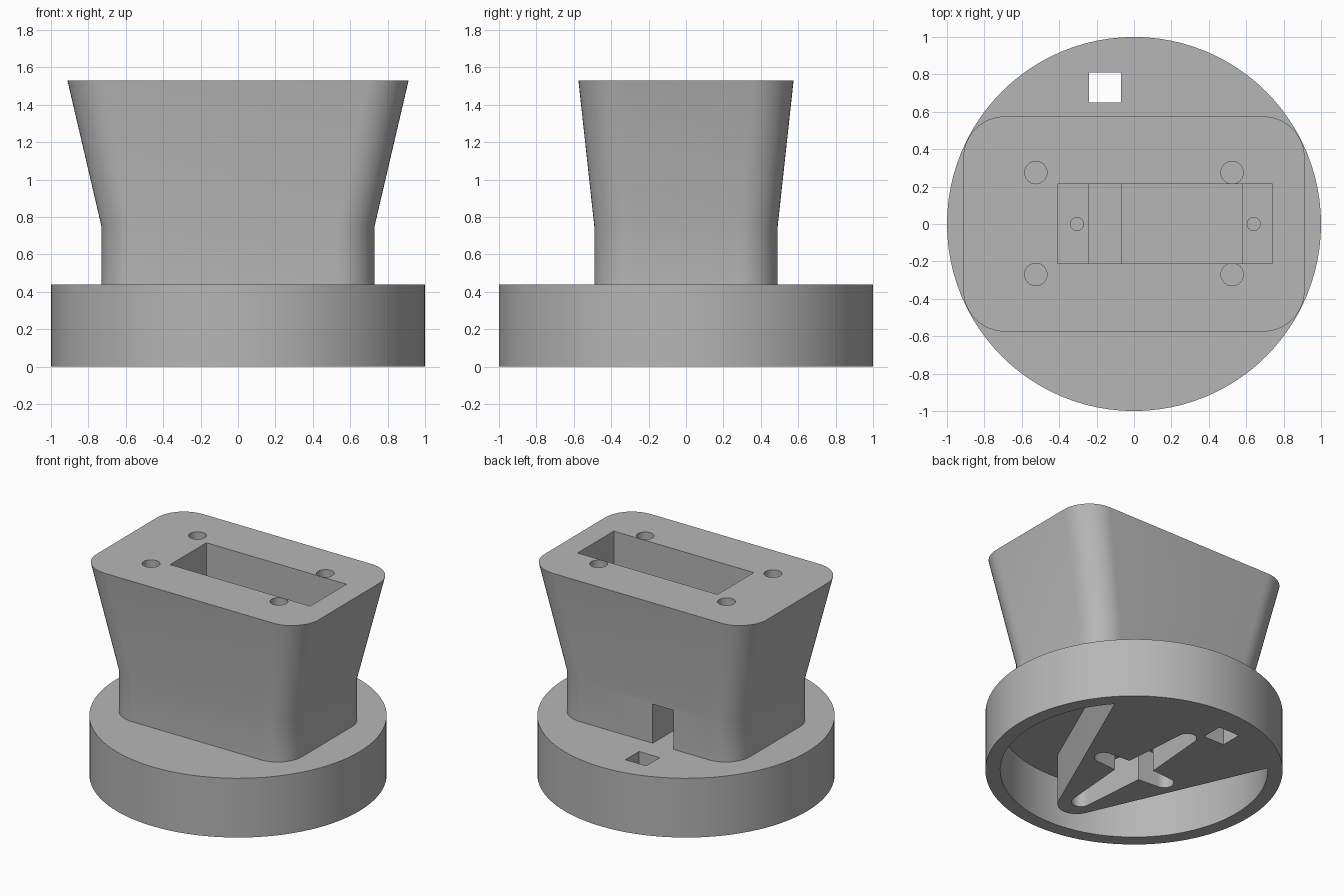
import bpy, bmesh
from math import sin, cos, pi, radians, atan2, hypot

cube = bpy.data.objects.get("Cube")
if cube:
    bpy.data.objects.remove(cube, do_unlink=True)

# Single plain grey material
grey = bpy.data.materials.new("matte_grey")
grey.use_nodes = True
colour = (0.47, 0.47, 0.47, 1)
grey.diffuse_color = colour
grey.node_tree.nodes["Principled BSDF"].inputs["Base Color"].default_value = colour


def arc(cx, cy, r, start, end, steps):
    """Points along an arc, angles in degrees."""
    angles = [radians(start + (end - start) * i / steps) for i in range(steps + 1)]
    return [(cx + r * cos(a), cy + r * sin(a)) for a in angles]


def circle(cx, cy, r, steps=32):
    return arc(cx, cy, r, 0, 360, steps)[:-1]


def rectangle(x0, x1, y0, y1):
    return [(x0, y0), (x1, y0), (x1, y1), (x0, y1)]


def rounded_rectangle(hx, hy, r):
    points = []
    for i, (sx, sy) in enumerate([(1, 1), (-1, 1), (-1, -1), (1, -1)]):
        points += arc(sx * (hx - r), sy * (hy - r), r, i * 90, i * 90 + 90, 12)
    return points


def loft(name, sections):
    """Solid skinned through (z, outline) sections of equal point count."""
    bm = bmesh.new()
    rings = [[bm.verts.new((x, y, z)) for x, y in outline] for z, outline in sections]
    for low, high in zip(rings, rings[1:]):
        for i in range(len(low)):
            j = (i + 1) % len(low)
            bm.faces.new((low[i], low[j], high[j], high[i]))
    bm.faces.new(rings[0][::-1])
    bm.faces.new(rings[-1])
    bmesh.ops.recalc_face_normals(bm, faces=bm.faces)
    mesh = bpy.data.meshes.new(name)
    bm.to_mesh(mesh)
    bm.free()
    mesh.materials.append(grey)
    obj = bpy.data.objects.new(name, mesh)
    bpy.context.collection.objects.link(obj)
    return obj


def cut(target, outline, z0, z1):
    """Subtract an extruded outline from the target."""
    cutter = loft("cutter", [(z0, outline), (z1, outline)])
    cutter.hide_render = True
    mod = target.modifiers.new("cut", "BOOLEAN")
    mod.operation, mod.solver, mod.object = "DIFFERENCE", "EXACT", cutter
    bpy.context.view_layer.objects.active = target
    bpy.ops.object.modifier_apply(modifier=mod.name)
    bpy.data.objects.remove(cutter, do_unlink=True)


def finish(obj):
    bpy.ops.object.select_all(action="DESELECT")
    obj.select_set(True)
    bpy.context.view_layer.objects.active = obj
    bpy.ops.object.shade_smooth_by_angle(angle=radians(30))


# Round base
BASE_TOP = 0.44
outline = circle(0, 0, 1, 96)
base = loft("round_base", [(0, outline), (BASE_TOP, outline)])

# Underside recess that wraps around a wedge-shaped boss with a rounded tip
top_angle = math_angle = 41.7
tip_slope = 23.9
recess = arc(0, 0, 0.9, 180 - top_angle, 360 + top_angle, 72)
recess += arc(0, -0.6, 0.13, -tip_slope, -180 + tip_slope, 16)
cut(base, recess, -0.1, 0.37)


# Cross-shaped socket in the boss, with arms that taper to round ends
def tapered_arm(length, wide, tip, direction):
    points = [(0, -wide), (0, wide)]
    points = [(0, -wide)] + arc(length - tip, 0, tip, -90, 90, 12) + [(0, wide)]
    c, s = cos(direction), sin(direction)
    return [(x * c - y * s, x * s + y * c) for x, y in points]


for i in range(4):
    length, wide = ((0.33, 0.085), (0.62, 0.11))[i % 2]
    cut(base, tapered_arm(length, wide, 0.065, i * pi / 2), -0.1, 0.25)

# Cable hole through the base
cut(base, rectangle(-0.24, -0.07, 0.65, 0.81), -0.1, 0.6)
finish(base)

# Flared housing: straight neck, then widening to the top
TOP = 1.53
neck = rounded_rectangle(0.73, 0.49, 0.2)
housing = loft("flared_housing", [(BASE_TOP, neck), (0.75, neck),
                                  (TOP, rounded_rectangle(0.912, 0.575, 0.22))])

# Stepped pocket: shoulder recess, deep body well, cable channel to the back
SHOULDER, FLOOR = 1.27, 0.73
cut(housing, rectangle(-0.41, 0.74, -0.21, 0.215), SHOULDER, TOP + 0.1)
cut(housing, rectangle(-0.24, 0.58, -0.21, 0.215), FLOOR, TOP + 0.1)
cut(housing, rectangle(-0.24, -0.07, -0.21, 0.7), BASE_TOP - 0.1, FLOOR)

# Screw holes in the shoulders and in the top face
for x in (-0.305, 0.64):
    cut(housing, circle(x, 0, 0.035, 24), SHOULDER - 0.3, SHOULDER + 0.1)
for x in (-0.525, 0.525):
    for y in (-0.27, 0.275):
        cut(housing, circle(x, y, 0.06), TOP - 0.3, TOP + 0.1)
finish(housing)
